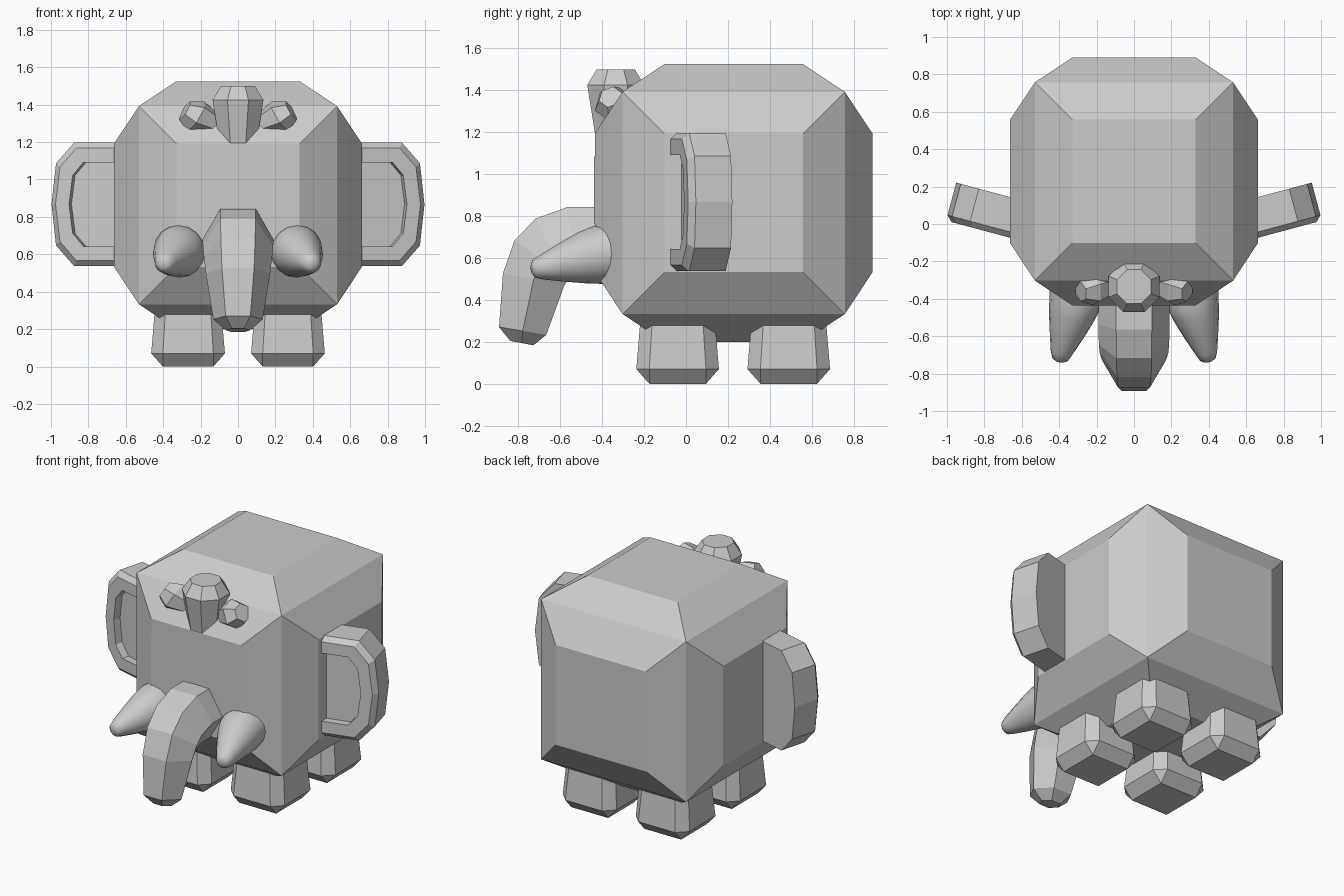
import bpy, bmesh, math
from mathutils import Vector

if "Cube" in bpy.data.objects:
    bpy.data.objects.remove(bpy.data.objects["Cube"])

grey = bpy.data.materials.new("warm_grey")
grey.diffuse_color = (0.6, 0.6, 0.6, 1)
grey.use_nodes = True
grey.node_tree.nodes["Principled BSDF"].inputs["Base Color"].default_value = grey.diffuse_color


def finish(name, bm, smooth=None):
    bmesh.ops.recalc_face_normals(bm, faces=bm.faces)
    mesh = bpy.data.meshes.new(name)
    bm.to_mesh(mesh)
    bm.free()
    mesh.materials.append(grey)
    ob = bpy.data.objects.new(name, mesh)
    bpy.context.collection.objects.link(ob)
    if smooth:
        bpy.ops.object.select_all(action='DESELECT')
        ob.select_set(True)
        bpy.context.view_layer.objects.active = ob
        bpy.ops.object.shade_smooth_by_angle(angle=math.radians(smooth))
    return ob


def hull(name, points):
    bm = bmesh.new()
    for p in points:
        bm.verts.new(p)
    bmesh.ops.convex_hull(bm, input=bm.verts)
    bmesh.ops.dissolve_limit(bm, angle_limit=0.01, verts=bm.verts, edges=bm.edges)
    return finish(name, bm)


def bridge(bm, loops, closed=True):
    """Join successive point loops with quads and return the vertex loops."""
    rings = [[bm.verts.new(p) for p in loop] for loop in loops]
    n = len(rings[0])
    for a, b in zip(rings, rings[1:]):
        for i in range(n if closed else n - 1):
            j = (i + 1) % n
            bm.faces.new((a[i], a[j], b[j], b[i]))
    return rings


def tube(name, stations, sides, phase=0, smooth=None):
    """Capped tube; each station is centre, side axis, up axis, radius."""
    bm = bmesh.new()
    loops = []
    for c, u, v, r in stations:
        angles = [phase + math.tau * i / sides for i in range(sides)]
        loops.append([Vector(c) + r * (math.cos(a) * u + math.sin(a) * v) for a in angles])
    rings = bridge(bm, loops)
    bm.faces.new(rings[0])
    bm.faces.new(rings[-1])
    return finish(name, bm, smooth)


def axis_frame(d):
    d = Vector(d).normalized()
    u = d.orthogonal().normalized()
    return u, d.cross(u)


S = (-1, 1)
X = Vector((1, 0, 0))

# Body: rounded cube from six inner squares and eight corners
F, C, Q, BY, BZ = 0.6625, 0.53, 0.33, 0.2275, 0.8625
pts = []
for sx in S:
    for sy in S:
        for sz in S:
            for x, y, z in ((F, Q, Q), (Q, F, Q), (Q, Q, F), (C, C, C)):
                pts.append((sx * x, BY + sy * y, BZ + sz * z))
hull("body", pts)

# Legs: square soles opening into chamfered blocks
for sx, side in zip(S, ("left", "right")):
    for cy, end in ((-0.04, "front"), (0.49, "back")):
        pts = []
        for a in S:
            for b in S:
                pts.append((sx * 0.267 + a * 0.135, cy + b * 0.135, 0))
                for w, k, z in ((0.197, 0.135, 0.07), (0.177, 0.12, 0.31)):
                    pts.append((sx * 0.267 + a * w, cy + b * k, z))
                    pts.append((sx * 0.267 + a * k, cy + b * w, z))
        hull(f"{end}_leg_{side}", pts)

# Trunk: hexagonal sections along a downward curve (centre y, z; outer y, z; radius)
stations = []
for cy, cz, oy, oz, r in (
        (-0.38, 0.68, -0.38, 0.845, 0.19), (-0.54, 0.68, -0.565, 0.845, 0.19),
        (-0.645, 0.642, -0.717, 0.788, 0.188), (-0.69, 0.59, -0.817, 0.684, 0.183),
        (-0.727, 0.497, -0.874, 0.527, 0.172), (-0.779, 0.252, -0.893, 0.271, 0.132),
        (-0.783, 0.194, -0.836, 0.204, 0.065)):
    out = Vector((0, oy - cy, oz - cz)).normalized()
    stations.append(((0, cy, cz), X, out, r))
tube("trunk", stations, 6)

for s, side in zip(S, ("left", "right")):
    # Tusks: smooth tapering horns
    u, v = axis_frame((s * 0.2, -1, -0.15))
    path = ((0.31, -0.31, 0.625, 0.14), (0.315, -0.42, 0.615, 0.14),
            (0.335, -0.50, 0.60, 0.122), (0.362, -0.60, 0.577, 0.09),
            (0.388, -0.69, 0.555, 0.058), (0.396, -0.725, 0.548, 0.042),
            (0.398, -0.737, 0.545, 0.02))
    tube(f"tusk_{side}", [((s * x, y, z), u, v, r) for x, y, z, r in path], 16, 0, 60)

    # Ears: swept-back slabs with a raised rim around a shallow recess
    def ear_loop(ub, ut, um, h, hm, depth):
        flat = [(-0.1, h), (ub, h), (ut, hm), (um, 0), (ut, -hm), (ub, -h), (-0.1, -h)]
        c15, s15 = math.cos(math.radians(15)), math.sin(math.radians(15))
        return [(s * (0.657 + a * c15 - depth * s15), -0.075 + a * s15 + depth * c15,
                 0.867 + z) for a, z in flat]
    bm = bmesh.new()
    rings = bridge(bm, [
        ear_loop(0.235, 0.335, 0.36, 0.33, 0.22, 0.21),
        ear_loop(0.235, 0.335, 0.36, 0.33, 0.22, 0.03),
        ear_loop(0.215, 0.305, 0.33, 0.30, 0.20, 0.0),
        ear_loop(0.175, 0.235, 0.255, 0.225, 0.155, 0.0),
        ear_loop(0.175, 0.235, 0.255, 0.225, 0.155, 0.05)], closed=False)
    bm.faces.new(rings[0])
    bm.faces.new(rings[-1])
    finish(f"ear_{side}", bm)

    # Eyes: thin plates folded over the edge of the face
    bm = bmesh.new()
    ring = []
    for i in range(32):
        a = math.tau * i / 32
        z = 0.89 + 0.21 * math.sin(a)
        ring.append(bm.verts.new((s * (0.25 + 0.21 * math.cos(a)), 0, max(z, 0.762))))
    bmesh.ops.remove_doubles(bm, verts=ring, dist=0.001)
    bmesh.ops.contextual_create(bm, geom=bm.verts[:])
    bm.faces.ensure_lookup_table()
    bmesh.ops.bisect_plane(bm, geom=bm.verts[:] + bm.edges[:] + bm.faces[:],
                           plane_co=(s * Q, 0, 0), plane_no=(1, 0, 0))
    for v in bm.verts:
        v.co.y = BY - F - 0.003 + max(0, abs(v.co.x) - Q) * (F - C) / (C - Q)
    finish(f"eye_{side}", bm)

    # Side hair tufts: small flared buds leaning outward
    u, v = axis_frame((s * 0.8, -0.2, 0.5))
    tube(f"side_tuft_{side}", [((s * x, y, z), u, v, r) for x, y, z, r in (
        (0.08, -0.30, 1.27, 0.05), (0.225, -0.345, 1.335, 0.095),
        (0.285, -0.36, 1.368, 0.058))], 6, math.pi / 6)

# Centre hair tuft: upright flared octagon
Y = Vector((0, 1, 0))
tube("centre_tuft", [((0, -0.335, z), X, Y, r) for z, r in (
    (1.18, 0.105), (1.425, 0.147), (1.50, 0.098))], 8, math.pi / 8)
